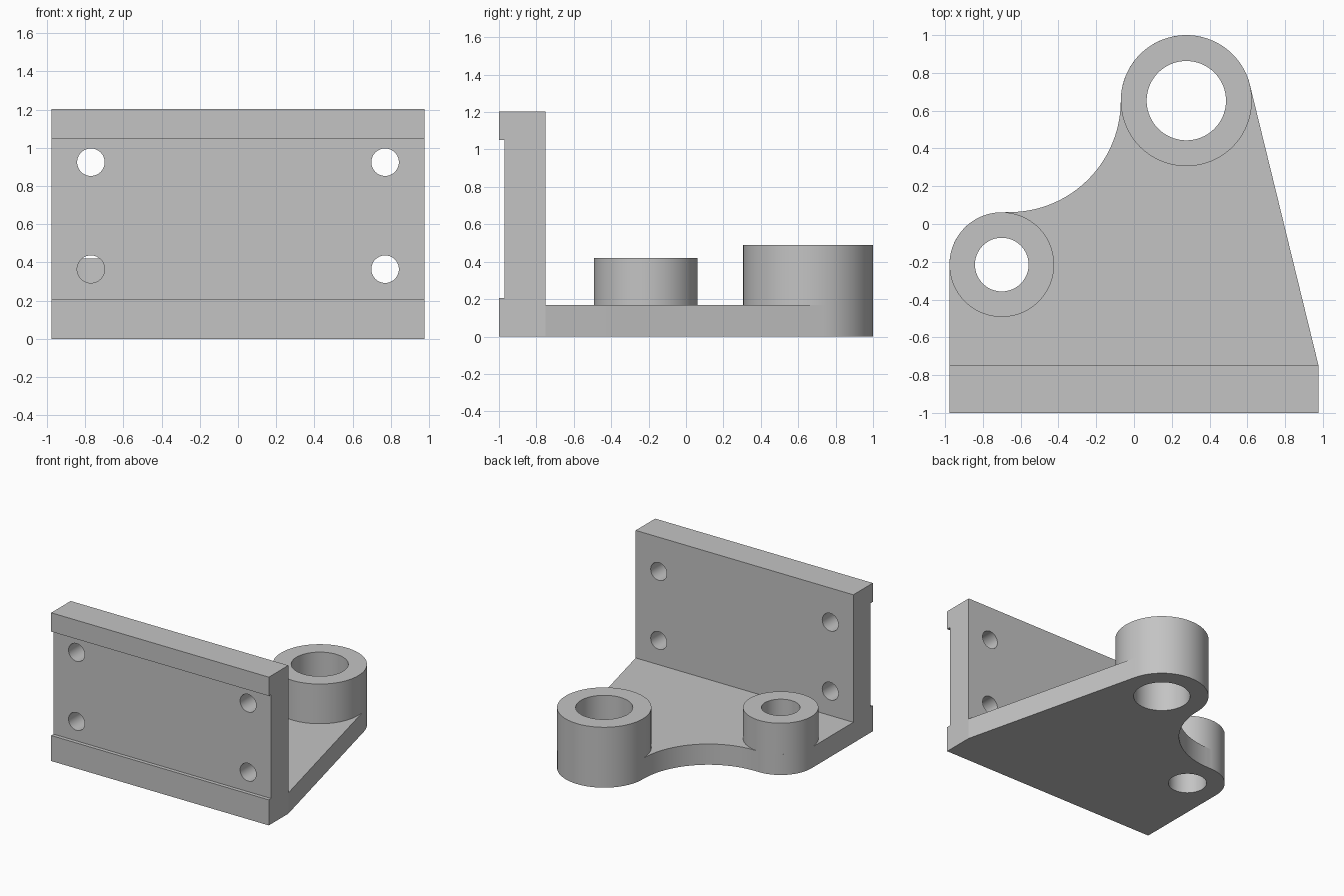
import bpy, bmesh
from math import atan2, acos, cos, sin, pi, hypot, radians

cube = bpy.data.objects.get("Cube")
if cube:
    bpy.data.objects.remove(cube, do_unlink=True)

grey = bpy.data.materials.new("machined_grey")
grey.use_nodes = True
COLOUR = (0.55, 0.55, 0.55, 1)
grey.diffuse_color = COLOUR
grey.node_tree.nodes["Principled BSDF"].inputs["Base Color"].default_value = COLOUR

# Main dimensions
HALF_W, FRONT, PLATE_BACK = 0.977, -1.0, -0.75
HEIGHT, BASE_H = 1.203, 0.168
BIG = (0.277, 0.653)
BIG_R, BIG_BORE, BIG_TOP = 0.347, 0.21, 0.49
SMALL = (-0.70, -0.215)
SMALL_R, SMALL_BORE, SMALL_TOP = 0.277, 0.142, 0.42
FILLET_R = 0.59
FILLET = (BIG[0] - BIG_R - FILLET_R, BIG[1])


def arc(centre, r, a0, a1, n=48):
    return [(centre[0] + r * cos(a0 + (a1 - a0) * i / n),
             centre[1] + r * sin(a0 + (a1 - a0) * i / n)) for i in range(n + 1)]


def prism(name, points, vector):
    """Extrude a closed 3D polygon along a vector."""
    bm = bmesh.new()
    face = bm.faces.new([bm.verts.new(p) for p in points])
    moved = bmesh.ops.extrude_face_region(bm, geom=[face])["geom"]
    bmesh.ops.translate(bm, vec=vector,
                        verts=[v for v in moved if isinstance(v, bmesh.types.BMVert)])
    if not any(len(f.verts) == len(points) and f is face for f in bm.faces):
        bm.faces.new([bm.verts[i] for i in range(len(points))])
    bmesh.ops.recalc_face_normals(bm, faces=bm.faces)
    mesh = bpy.data.meshes.new(name)
    bm.to_mesh(mesh)
    bm.free()
    mesh.materials.append(grey)
    obj = bpy.data.objects.new(name, mesh)
    bpy.context.collection.objects.link(obj)
    return obj


def circle(centre, r):
    return arc(centre, r, 0, 2 * pi, 96)[:-1]


def upright(name, outline, z0, z1):
    return prism(name, [(x, y, z0) for x, y in outline], (0, 0, z1 - z0))


def cut(obj, cutters):
    """Subtract the cutters, then remove them."""
    bpy.context.view_layer.objects.active = obj
    for c in cutters:
        mod = obj.modifiers.new("hole", 'BOOLEAN')
        mod.operation, mod.solver, mod.object = 'DIFFERENCE', 'EXACT', c
        bpy.ops.object.modifier_apply(modifier=mod.name)
        bpy.data.objects.remove(c, do_unlink=True)
    bpy.ops.object.select_all(action='DESELECT')
    obj.select_set(True)
    bpy.ops.object.shade_smooth_by_angle(angle=radians(30))


def bore(centre, r):
    return upright("bore_cutter", circle(centre, r), -0.2, 1)


# Mounting plate: side profile with a shallow recess across the front
recess_y, recess_low, recess_high = FRONT + 0.03, 0.207, 1.05
profile = [(FRONT, 0), (PLATE_BACK, 0), (PLATE_BACK, HEIGHT), (FRONT, HEIGHT),
           (FRONT, recess_high), (recess_y, recess_high),
           (recess_y, recess_low), (FRONT, recess_low)]
plate = prism("mounting_plate", [(-HALF_W, y, z) for y, z in profile], (2 * HALF_W, 0, 0))
cut(plate, [prism("bolt_cutter", [(px, -1.2, pz) for px, pz in circle((x, z), 0.072)], (0, 0.7, 0))
            for x in (-0.77, 0.77) for z in (0.365, 0.925)])

# Base: straight tangent on one side, concave curve between the two bosses
corner = (HALF_W, PLATE_BACK)
dx, dy = corner[0] - BIG[0], corner[1] - BIG[1]
tangent = atan2(dy, dx) + acos(BIG_R / hypot(dx, dy))
meet = atan2(FILLET[1] - SMALL[1], FILLET[0] - SMALL[0])
outline = [(-HALF_W, PLATE_BACK), corner]
outline += arc(BIG, BIG_R, tangent, pi)
outline += arc(FILLET, FILLET_R, 0, meet - pi)[1:-1]
outline += arc(SMALL, SMALL_R, meet, pi)
base = upright("base", outline, 0, BASE_H)
cut(base, [bore(BIG, BIG_BORE), bore(SMALL, SMALL_BORE)])

# Bored bosses standing on the base
for name, centre, r, hole, top in (("large_boss", BIG, BIG_R, BIG_BORE, BIG_TOP),
                                   ("small_boss", SMALL, SMALL_R, SMALL_BORE, SMALL_TOP)):
    cut(upright(name, circle(centre, r), BASE_H, top), [bore(centre, hole)])
